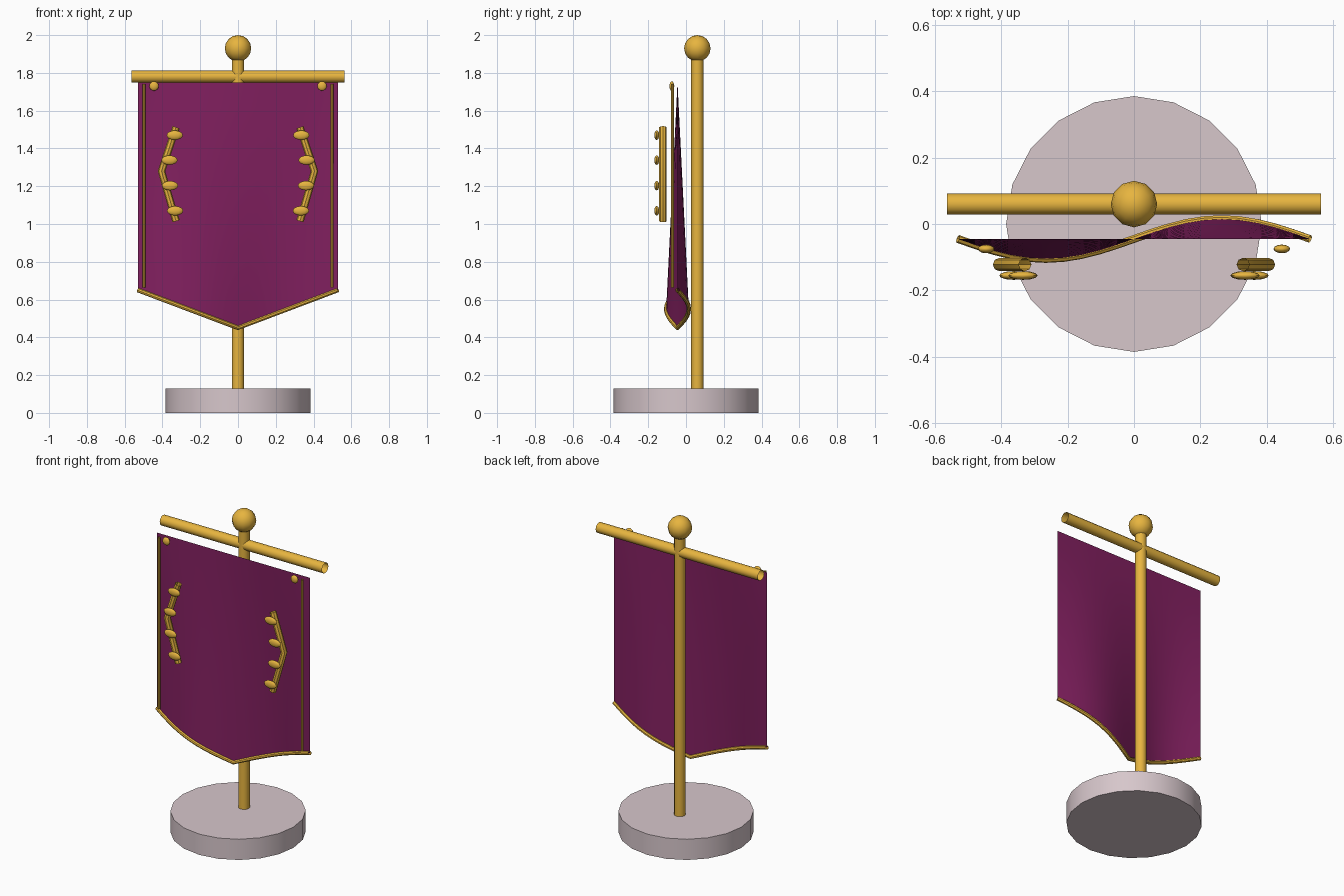
import bpy, bmesh, math

if "Cube" in bpy.data.objects:
    bpy.data.objects.remove(bpy.data.objects["Cube"])


def material(name, rgb):
    m = bpy.data.materials.new(name)
    m.diffuse_color = (*rgb, 1)
    m.use_nodes = True
    m.node_tree.nodes["Principled BSDF"].inputs["Base Color"].default_value = m.diffuse_color
    return m


GOLD = material("gold", (0.80, 0.46, 0.05))
CLOTH = material("plum_cloth", (0.22, 0.014, 0.115))
STONE = material("pale_stone", (0.68, 0.57, 0.60))

POLE_Y = 0.06                       # pole and crossbar stand behind the cloth
HALF_W, TOP_Z, CLOTH_Y = 0.53, 1.75, -0.045


def finish(name, mat):
    ob = bpy.context.object
    ob.name = ob.data.name = name
    ob.data.materials.clear()
    ob.data.materials.append(mat)
    bpy.ops.object.shade_smooth_by_angle(angle=math.radians(40))
    return ob


def cylinder(name, mat, r, z0, z1, y, sides):
    bpy.ops.mesh.primitive_cylinder_add(vertices=sides, radius=r, depth=z1 - z0,
                                        location=(0, y, (z0 + z1) / 2))
    return finish(name, mat)


def ellipsoid(name, mat, loc, radii, seg=12, rings=8):
    bpy.ops.mesh.primitive_uv_sphere_add(segments=seg, ring_count=rings, radius=1, location=loc)
    bpy.context.object.scale = radii
    bpy.ops.object.transform_apply(location=False, rotation=False, scale=True)
    return finish(name, mat)


def tube(name, mat, points, r, res=2):
    """Open-ended round tube along a polyline."""
    cu = bpy.data.curves.new(name, 'CURVE')
    cu.dimensions = '3D'
    cu.bevel_depth, cu.bevel_resolution = r, res
    sp = cu.splines.new('POLY')
    sp.points.add(len(points) - 1)
    for p, co in zip(sp.points, points):
        p.co = (*co, 1)
    ob = bpy.data.objects.new(name, cu)
    bpy.context.collection.objects.link(ob)
    bpy.ops.object.select_all(action='DESELECT')
    bpy.context.view_layer.objects.active = ob
    ob.select_set(True)
    bpy.ops.object.convert(target='MESH')
    return finish(name, mat)


def cloth_point(u, v):
    """u runs -1..1 across the cloth, v runs 0..1 from top to pointed hem."""
    hem = 0.45 + 0.20 * abs(u)
    wave = 0.06 * v * math.sin(math.pi * u)
    return (HALF_W * u, CLOTH_Y + wave, TOP_Z + (hem - TOP_Z) * v)


# Stand: base, pole, finial, crossbar
cylinder("base", STONE, 0.385, 0, 0.13, 0, 20)
cylinder("pole", GOLD, 0.033, 0.12, 1.90, POLE_Y, 12)
ellipsoid("finial", GOLD, (0, POLE_Y, 1.93), (0.07, 0.07, 0.07))
tube("crossbar", GOLD, [(-0.563, POLE_Y, 1.78), (0.563, POLE_Y, 1.78)], 0.032, 4)

# Cloth sheet, hanging flat at the top and rippling towards the hem
COLS, ROWS = 20, 10
bm = bmesh.new()
grid = [[bm.verts.new(cloth_point(-1 + 2 * i / COLS, j / ROWS)) for i in range(COLS + 1)]
        for j in range(ROWS + 1)]
for j in range(ROWS):
    for i in range(COLS):
        bm.faces.new((grid[j][i], grid[j + 1][i], grid[j + 1][i + 1], grid[j][i + 1]))
me = bpy.data.meshes.new("cloth")
bm.to_mesh(me)
bm.free()
cloth = bpy.data.objects.new("cloth", me)
bpy.context.collection.objects.link(cloth)
bpy.ops.object.select_all(action='DESELECT')
bpy.context.view_layer.objects.active = cloth
cloth.select_set(True)
finish("cloth", CLOTH)

# Gold cord along the hem
tube("hem_trim", GOLD, [cloth_point(-1 + 2 * i / COLS, 1) for i in range(COLS + 1)], 0.012)

# Mirrored details: side cords, studs, and leafy branches
LEAVES = [(0.335, 1.47), (0.363, 1.338), (0.36, 1.203), (0.333, 1.07)]
for s, side in ((-1, "left"), (1, "right")):
    tube(f"side_trim_{side}", GOLD, [(s * 0.497, -0.072, 1.74), (s * 0.497, -0.072, 0.665)], 0.008)
    ellipsoid(f"stud_{side}", GOLD, (s * 0.445, -0.075, 1.73), (0.025, 0.013, 0.025))
    tube(f"branch_{side}", GOLD,
         [(s * x, -0.122, z) for x, z in ((0.328, 1.512), (0.405, 1.28), (0.328, 1.015))], 0.02)
    for k, (x, z) in enumerate(LEAVES):
        ellipsoid(f"leaf_{side}_{k + 1}", GOLD, (s * x, -0.155, z), (0.043, 0.013, 0.025))
